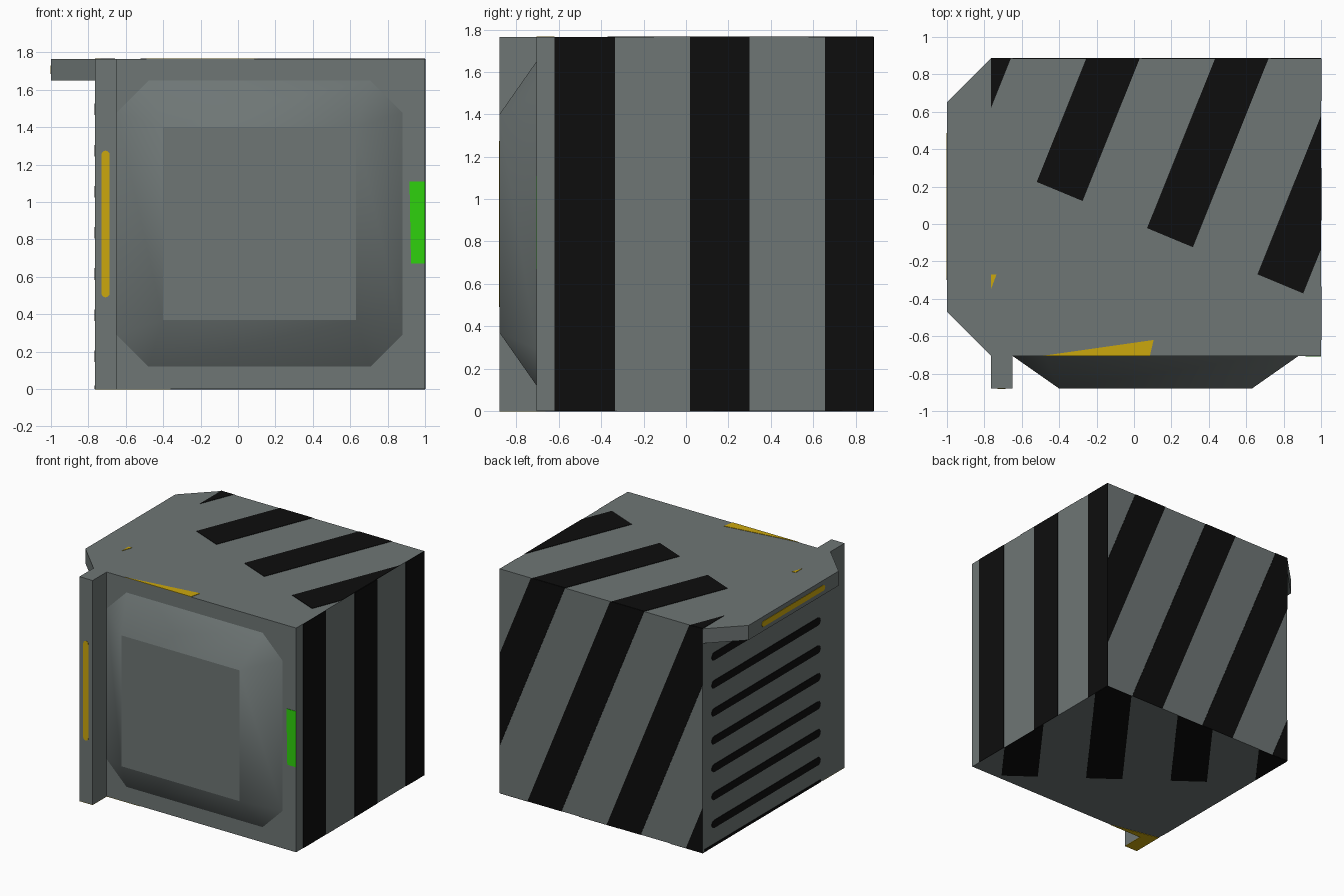
import bpy, bmesh, math
from mathutils import Vector

if "Cube" in bpy.data.objects:
    bpy.data.objects.remove(bpy.data.objects["Cube"])

# Main dimensions
L, R, F, B, H = -0.765, 1.0, -0.705, 0.885, 1.765
FRONT = -0.883


def material(name, rgb):
    m = bpy.data.materials.new(name)
    m.diffuse_color = (*rgb, 1)
    m.use_nodes = True
    m.node_tree.nodes["Principled BSDF"].inputs["Base Color"].default_value = m.diffuse_color
    return m


GREY = material("panel grey", (0.156, 0.181, 0.178))
BLACK = material("stripe black", (0.004, 0.004, 0.004))
YELLOW = material("marker yellow", (0.60, 0.39, 0.004))
GREEN = material("indicator green", (0.028, 0.64, 0.004))


def prisms(name, polys, place, d0, d1, mat):
    """Extrude 2D outlines from depth d0 to d1; place(u, v, d) gives 3D."""
    bm = bmesh.new()
    for pts in polys:
        if len(pts) < 3:
            continue
        a = [bm.verts.new(place(u, v, d0)) for u, v in pts]
        b = [bm.verts.new(place(u, v, d1)) for u, v in pts]
        bm.faces.new(a)
        bm.faces.new(b)
        for i in range(len(pts)):
            j = (i + 1) % len(pts)
            bm.faces.new((a[i], a[j], b[j], b[i]))
    bmesh.ops.recalc_face_normals(bm, faces=bm.faces)
    return finish(name, bm, mat)


def finish(name, bm, mat):
    me = bpy.data.meshes.new(name)
    bm.to_mesh(me)
    bm.free()
    me.materials.append(mat)
    ob = bpy.data.objects.new(name, me)
    bpy.context.collection.objects.link(ob)
    return ob


def clip(pts, u0, u1, v0, v1):
    """Clip a convex outline to a rectangle."""
    for axis, lim, s in ((0, u0, 1), (0, u1, -1), (1, v0, 1), (1, v1, -1)):
        out = []
        for i, p in enumerate(pts):
            q = pts[(i + 1) % len(pts)]
            dp, dq = s * (p[axis] - lim), s * (q[axis] - lim)
            if dp >= 0:
                out.append(p)
            if dp * dq < 0:
                t = dp / (dp - dq)
                out.append((p[0] + t * (q[0] - p[0]), p[1] + t * (q[1] - p[1])))
        pts = out
    return pts


def rect(u0, u1, v0, v1):
    return [(u0, v0), (u1, v0), (u1, v1), (u0, v1)]


def capsule(u0, u1, v, r, n=6):
    """Rounded slot outline along u."""
    pts = []
    for c, a0 in ((u1 - r, -math.pi / 2), (u0 + r, math.pi / 2)):
        for i in range(n + 1):
            a = a0 + math.pi * i / n
            pts.append((c + r * math.cos(a), v + r * math.sin(a)))
    return pts


def bands(start, step, width, run, ks):
    """Parallel slanted stripes starting on a line."""
    out = []
    for k in ks:
        p = Vector(start) + k * Vector(step)
        w, d = Vector(width), Vector(run)
        out.append([tuple(q) for q in (p, p + w, p + w + d, p + d)])
    return out


def flat_xy(u, v, d): return (u, v, d)
def on_back(u, v, d): return (u, d, v)
def on_side(u, v, d): return (d, u, v)


T = 0.003  # paint plate thickness

# Box body, front post and overhanging top lip
prisms("body", [rect(L, R, F, B)], flat_xy, 0, H, GREY)
prisms("front_post", [rect(L, -0.65, -0.88, F)], flat_xy, 0, H, GREY)
prisms("top_lip", [[(L, F), (L, B), (-1, 0.65), (-1, -0.47)]], flat_xy, 1.65, H, GREY)

# Raised front panel: chamfered octagon tapering to a square
bm = bmesh.new()
x0, x1, z0, z1, c = -0.65, 0.88, 0.12, 1.65, 0.172
octo = [(x0 + c, z0), (x1 - c, z0), (x1, z0 + c), (x1, z1 - c),
        (x1 - c, z1), (x0 + c, z1), (x0, z1 - c), (x0, z0 + c)]
base = [bm.verts.new((x, F, z)) for x, z in octo]
cap = [bm.verts.new((x, -0.88, z)) for x, z in rect(-0.4, 0.63, 0.37, 1.40)]
front = bm.faces.new(cap)
for i in range(4):
    j = (i + 1) % 4
    sides = [bm.faces.new((base[2 * i], base[2 * i + 1], cap[j], cap[i])),
             bm.faces.new((base[2 * i + 1], base[(2 * i + 2) % 8], cap[j]))]
    for f in sides:
        f.smooth = True
front.smooth = False
bmesh.ops.recalc_face_normals(bm, faces=bm.faces)
bm.normal_update()
if front.normal.y > 0:
    bmesh.ops.reverse_faces(bm, faces=bm.faces)
finish("front_panel", bm, GREY)

# Black stripes on the top, underside, back and right side
top = bands((-0.52, 0.225), (0.59, -0.247), (0.245, -0.102), (0.744, 1.856), range(-1, 3))
prisms("top_stripes", [clip(p, L, R, F, B) for p in top], flat_xy, H, H + T, BLACK)
low = bands((0.234, -0.283), (0.513, -0.38), (-0.22, 0.163), (1.8, 2.4), range(-2, 2))
prisms("underside_stripes", [clip(p, L, R, F, B) for p in low], flat_xy, 0, -T, BLACK)
back = bands((-0.255, H), (0.69, 0), (0.295, 0), (0.72, -H), range(-2, 2))
prisms("back_stripes", [clip(p, L, R, 0, H) for p in back], on_back, B, B + T, BLACK)
side = [rect(a, b, 0, H) for a, b in ((-0.62, -0.335), (0.02, 0.30), (0.657, B))]
prisms("right_stripes", side, on_side, R, R + T, BLACK)

# Vent slots on the left side
slots = [capsule(-0.58, 0.775, 0.175 + 0.22 * k, 0.031) for k in range(7)]
slots.append(rect(-0.58, 0.86, 0, 0.02))
prisms("left_vents", slots, on_side, L, L - T, BLACK)

# Yellow marker strips and patches
strip = [(v, u) for u, v in capsule(0.49, 1.275, -0.708, 0.022)]
prisms("post_marker", [strip], on_back, -0.88, FRONT, YELLOW)
prisms("lip_marker", [capsule(-0.3, 0.487, 1.707, 0.022)], on_side, -1, -1 - T, YELLOW)
prisms("top_patches", [[(-0.49, F), (0.085, F), (0.105, -0.62)],
                       [(L, -0.35), (-0.735, -0.27), (L, -0.27)]],
       flat_xy, H, H + T, YELLOW)
prisms("underside_patches", [[(L, F), (-0.36, F), (L, -0.62)],
                             rect(L, -0.65, -0.88, F)], flat_xy, 0, -T, YELLOW)

# Green indicator on the front edge
prisms("indicator", [[(0.925, 0.67), (R, 0.67), (R, 1.11), (0.917, 1.11)]],
       on_back, F, F - T, GREEN)
